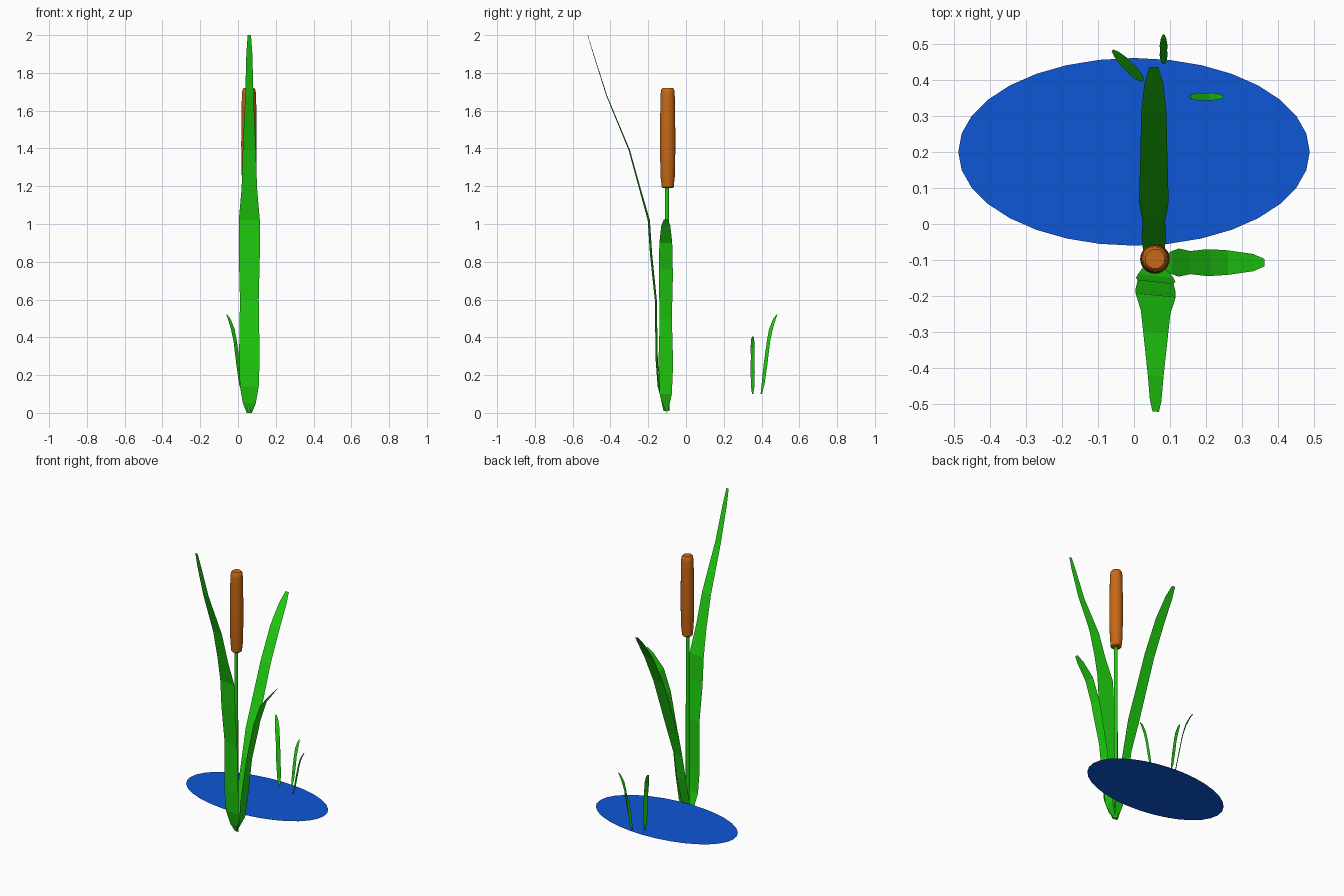
import bpy, math
from mathutils import Vector

if "Cube" in bpy.data.objects:
    bpy.data.objects.remove(bpy.data.objects["Cube"])


def material(name, rgb):
    m = bpy.data.materials.new(name)
    m.diffuse_color = (*rgb, 1)
    m.use_nodes = True
    m.node_tree.nodes["Principled BSDF"].inputs["Base Color"].default_value = m.diffuse_color
    return m


GREEN = material("leaf green", (0.014, 0.63, 0.005))
BROWN = material("cattail brown", (0.56, 0.14, 0.008))
BLUE = material("water blue", (0.004, 0.095, 0.67))


def add(name, verts, faces, mat, smooth=False):
    me = bpy.data.meshes.new(name)
    me.from_pydata(verts, [], faces)
    me.materials.append(mat)
    ob = bpy.data.objects.new(name, me)
    bpy.context.collection.objects.link(ob)
    if smooth:
        bpy.ops.object.select_all(action='DESELECT')
        ob.select_set(True)
        bpy.context.view_layer.objects.active = ob
        bpy.ops.object.shade_smooth_by_angle(angle=math.radians(40))
    return ob


def leaf(name, base, angle, rows, twist=0.0):
    """Thin blade leaning towards angle; rows are (outward, height, half width)."""
    a, t = math.radians(angle), math.radians(angle + 90 + twist)
    out, side = Vector((math.cos(a), math.sin(a), 0)), Vector((math.cos(t), math.sin(t), 0))
    verts = []
    for d, z, w in rows:
        c = Vector((base[0], base[1], z)) + out * d
        verts += [c - side * w, c + side * w]
    faces = [(2 * i, 2 * i + 1, 2 * i + 3, 2 * i + 2) for i in range(len(rows) - 1)]
    return add(name, verts, faces, GREEN)


def lathe(name, x, y, profile, n, mat):
    """Turned part from (radius, height) pairs with closed ends."""
    verts = [(x + r * math.cos(math.tau * k / n), y + r * math.sin(math.tau * k / n), z)
             for r, z in profile for k in range(n)]
    faces = [(i * n + k, i * n + (k + 1) % n, (i + 1) * n + (k + 1) % n, (i + 1) * n + k)
             for i in range(len(profile) - 1) for k in range(n)]
    top = (len(profile) - 1) * n
    faces += [tuple(reversed(range(n))), tuple(range(top, top + n))]
    return add(name, verts, faces, mat, True)


# Water: flat oval sheet
N = 32
add("water", [(0.487 * math.cos(math.tau * k / N), 0.2 + 0.26 * math.sin(math.tau * k / N), 0.1)
              for k in range(N)], [tuple(range(N))], BLUE)

# Stem and cattail head
lathe("stem", 0.058, -0.1, [(0.012, 0.01), (0.011, 1.2)], 12, GREEN)
lathe("cattail_head", 0.058, -0.097,
      [(0.026, 1.19), (0.033, 1.197), (0.034, 1.22), (0.038, 1.25), (0.041, 1.42),
       (0.039, 1.62), (0.037, 1.69), (0.034, 1.712), (0.027, 1.72)], 24, BROWN)

# Three tall leaves
leaf("front_leaf", (0.06, -0.1), -90,
     [(0.0, 0, 0.014), (0.022, 0.05, 0.034), (0.045, 0.14, 0.05), (0.055, 0.28, 0.055),
      (0.06, 0.6, 0.05), (0.085, 0.84, 0.056), (0.097, 1.02, 0.056), (0.145, 1.19, 0.041),
      (0.2, 1.39, 0.035), (0.32, 1.68, 0.022), (0.39, 1.9, 0.016), (0.42, 2.0, 0.009)], -6)
leaf("right_leaf", (0.06, -0.107), 0,
     [(0.005, 0.01, 0.012), (0.045, 0.1, 0.032), (0.064, 0.26, 0.039), (0.096, 0.5, 0.032),
      (0.14, 0.7, 0.037), (0.152, 0.76, 0.037), (0.2, 0.9, 0.034), (0.27, 0.99, 0.024),
      (0.302, 1.025, 0.01)])
leaf("back_leaf", (0.055, -0.1), 90,
     [(0.0, 0.01, 0.012), (0.026, 0.1, 0.03), (0.07, 0.27, 0.034), (0.105, 0.44, 0.031),
      (0.16, 0.61, 0.041), (0.31, 1.0, 0.037), (0.41, 1.2, 0.035), (0.49, 1.32, 0.026),
      (0.535, 1.38, 0.012)])

# Three small sprouts standing in the water
sprout_rows = [(0.0, 0.0, 0.3), (0.12, 0.12, 0.8), (0.28, 0.38, 1.0), (0.46, 0.66, 0.9),
               (0.62, 0.82, 1.0), (0.85, 0.95, 0.7), (1.0, 1.0, 0.25)]
for name, base, angle, reach, rise, half in (
        ("left_sprout", (0.024, 0.398), 135, 0.118, 0.42, 0.014),
        ("back_sprout", (0.082, 0.445), 90, 0.08, 0.275, 0.011),
        ("right_sprout", (0.155, 0.353), 0, 0.093, 0.305, 0.011)):
    leaf(name, base, angle, [(d * reach, 0.1 + z * rise, w * half) for d, z, w in sprout_rows])
